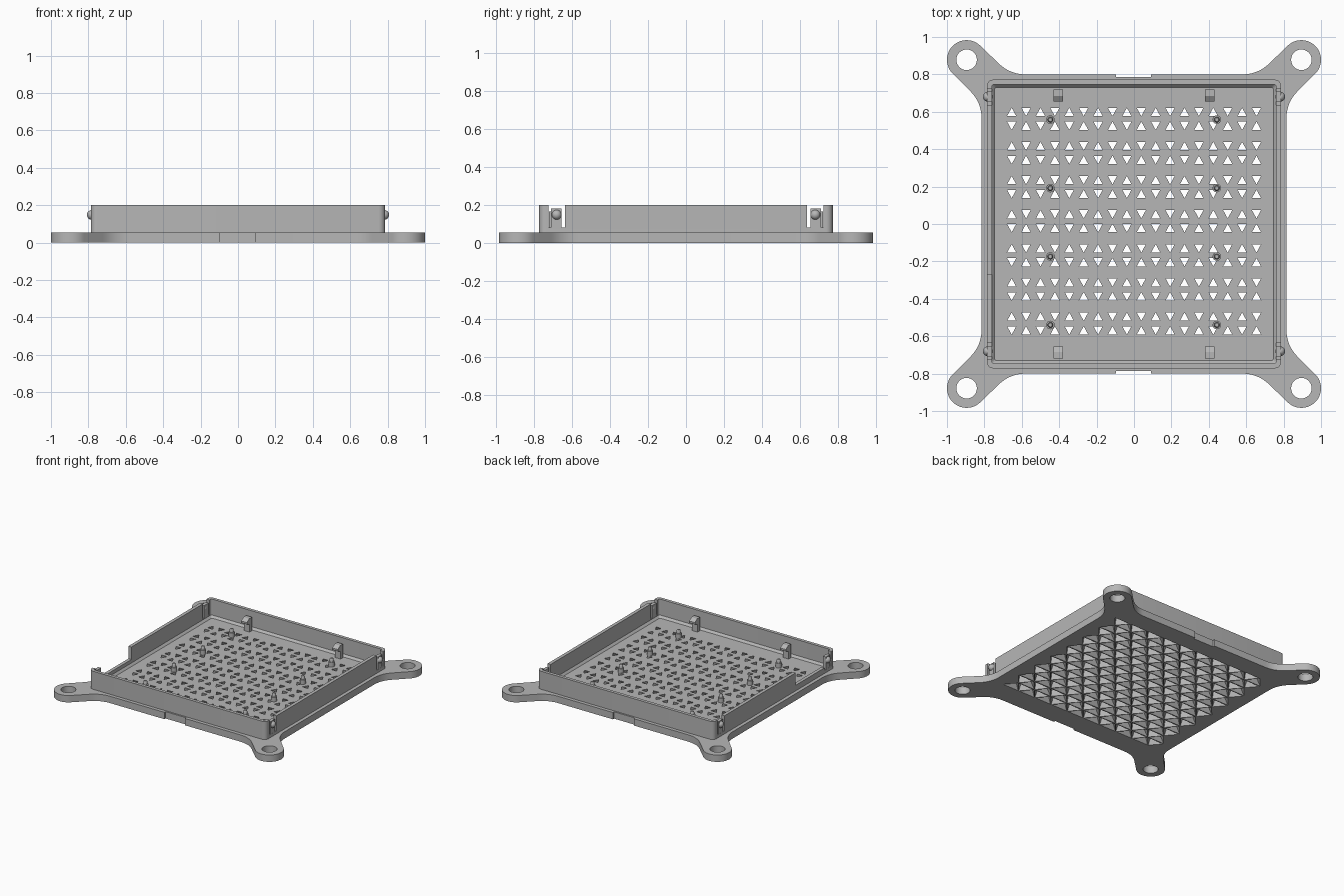
import bpy, bmesh
from math import sin, cos, radians, pi
from mathutils import Vector

if "Cube" in bpy.data.objects:
    bpy.data.objects.remove(bpy.data.objects["Cube"])

grey = bpy.data.materials.new("plain grey")
grey.use_nodes = True
grey.diffuse_color = (0.47, 0.47, 0.47, 1)
grey.node_tree.nodes["Principled BSDF"].inputs["Base Color"].default_value = grey.diffuse_color

BASE_TOP, WALL_TOP = 0.055, 0.2


def loft(bm, loops, closed=False):
    """Join equal loops of 3D points; cap the ends or close into a ring."""
    rings = [[bm.verts.new(p) for p in loop] for loop in loops]
    n = len(rings[0])
    pairs = list(zip(rings, rings[1:]))
    if closed:
        pairs.append((rings[-1], rings[0]))
    else:
        bm.faces.new(rings[0])
        bm.faces.new(rings[-1])
    for a, b in pairs:
        for i in range(n):
            j = (i + 1) % n
            bm.faces.new((a[i], a[j], b[j], b[i]))


def at_z(points, z):
    return [(x, y, z) for x, y in points]


def arc(cx, cy, r, a0, a1, steps):
    angles = [radians(a0 + (a1 - a0) * i / steps) for i in range(steps + 1)]
    return [(cx + r * cos(a), cy + r * sin(a)) for a in angles]


def rounded_rect(hx, hy, r):
    pts = []
    for k, (sx, sy) in enumerate(((1, 1), (-1, 1), (-1, -1), (1, -1))):
        pts += arc(sx * (hx - r), sy * (hy - r), r, 90 * k, 90 * k + 90, 6)
    return pts


def box(bm, x0, x1, y0, y1, z0, z1):
    rect = [(x0, y0), (x1, y0), (x1, y1), (x0, y1)]
    loft(bm, [at_z(rect, z0), at_z(rect, z1)])


def make(name, bm):
    bmesh.ops.recalc_face_normals(bm, faces=bm.faces)
    mesh = bpy.data.meshes.new(name)
    bm.to_mesh(mesh)
    bm.free()
    obj = bpy.data.objects.new(name, mesh)
    bpy.context.collection.objects.link(obj)
    mesh.materials.append(grey)
    return obj


def select(obj):
    bpy.ops.object.select_all(action='DESELECT')
    obj.select_set(True)
    bpy.context.view_layer.objects.active = obj


def cut(obj, bm):
    cutter = make("cutter", bm)
    cutter.hide_render = True
    mod = obj.modifiers.new("cut", 'BOOLEAN')
    mod.operation, mod.solver, mod.object = 'DIFFERENCE', 'EXACT', cutter
    select(obj)
    bpy.ops.object.modifier_apply(modifier=mod.name)
    bpy.data.objects.remove(cutter)


def smooth(obj):
    select(obj)
    bpy.ops.object.shade_smooth_by_angle(angle=radians(35))


# Base plate: a square flowing into four round mounting ears
EAR_X, EAR_Y, EAR_R = 0.895, 0.878, 0.105
quarter = (arc(1.015, 0.567, 0.2, 180, 135, 8)
           + arc(EAR_X, EAR_Y, EAR_R, -45, 135, 24)
           + arc(0.582, 1.0, 0.2, -45, -90, 8))
outline = []
for sx, sy in ((1, 1), (-1, 1), (-1, -1), (1, -1)):
    part = [(sx * x, sy * y) for x, y in quarter]
    outline += part if sx * sy > 0 else part[::-1]
bm = bmesh.new()
loft(bm, [at_z(outline, 0), at_z(outline, BASE_TOP)])
base = make("base_plate", bm)

# Ear holes and the shallow notches in the front and back edges
bm = bmesh.new()
for sx in (-1, 1):
    for sy in (-1, 1):
        ring = arc(sx * EAR_X, sy * EAR_Y, 0.055, 0, 348.75, 31)
        loft(bm, [at_z(ring, -0.1), at_z(ring, 0.1)])
for sy in (-1, 1):
    box(bm, -0.095, 0.09, sy * 0.8 - 0.015, sy * 0.8 + 0.015, -0.1, 0.1)
cut(base, bm)


# Vent grid: triangular pockets tapering up to small triangular holes
def triangle(x, y, w, h, up):
    return [(x - w / 2, y - up * h / 2), (x + w / 2, y - up * h / 2), (x, y + up * h / 2)]


COL, ROW = 0.077, 0.0912
bm = bmesh.new()
for r in range(14):
    for c in range(18):
        x, y = (c - 8.5) * COL, 0.015 + (6.5 - r) * ROW
        up = 1 if (r + c) % 2 == 0 else -1
        shift = -0.009 if r % 2 == 0 else 0.009
        loft(bm, [at_z(triangle(x, y, 0.144, 0.085, up), -0.002),
                  at_z(triangle(x, y + shift, 0.046, 0.042, up), BASE_TOP + 0.002)])
cut(base, bm)
smooth(base)

# Tray wall: rounded rim with a chamfer where it meets the floor
outer, inner = rounded_rect(0.787, 0.772, 0.035), rounded_rect(0.76, 0.746, 0.012)
foot = rounded_rect(0.745, 0.731, 0.012)
bm = bmesh.new()
loft(bm, [at_z(outer, BASE_TOP - 0.005), at_z(outer, WALL_TOP), at_z(inner, WALL_TOP),
          at_z(inner, 0.072), at_z(foot, BASE_TOP), at_z(foot, BASE_TOP - 0.005)], closed=True)
wall = make("tray_wall", bm)

# Slots for the four side clips, then the low opening in the right wall
bm = bmesh.new()
for sx in (-1, 1):
    for sy in (-1, 1):
        y0, y1 = sorted((sy * 0.635, sy * 0.722))
        box(bm, sx * 0.78 - 0.05, sx * 0.78 + 0.05, y0, y1, 0.08, 0.3)
cut(wall, bm)
bm = bmesh.new()
box(bm, -0.85, -0.7, -0.66, -0.27, 0.1, 0.3)
cut(wall, bm)
smooth(wall)

# Side clips: springy tabs with a ball catch
for sx, side in ((-1, "right"), (1, "left")):
    for sy, end in ((-1, "front"), (1, "back")):
        bm = bmesh.new()
        box(bm, sx * 0.773 - 0.013, sx * 0.773 + 0.013,
            sy * 0.682 - 0.027, sy * 0.682 + 0.027, 0.07, 0.18)
        make(f"{end}_{side}_clip_tab", bm)
        bm = bmesh.new()
        bmesh.ops.create_uvsphere(bm, u_segments=20, v_segments=12, radius=0.026)
        bmesh.ops.translate(bm, verts=bm.verts, vec=Vector((sx * 0.782, sy * 0.68, 0.148)))
        smooth(make(f"{end}_{side}_clip_ball", bm))

# Board hooks: posts on the floor whose heads lean inward
hook = [(0.72, 0.05), (0.72, 0.165), (0.685, 0.165), (0.655, 0.145),
        (0.655, 0.13), (0.69, 0.115), (0.69, 0.05)]
for sx, side in ((-1, "right"), (1, "left")):
    for sy, end in ((-1, "front"), (1, "back")):
        bm = bmesh.new()
        loft(bm, [[(sx * 0.405 + dx, sy * y, z) for y, z in hook] for dx in (-0.025, 0.025)])
        make(f"{end}_{side}_hook", bm)

# Locating pegs: a wide foot with a narrower pin
for x, side in ((-0.447, "right"), (0.443, "left")):
    for i in range(4):
        y = 0.558 - i * 0.366
        bm = bmesh.new()
        steps = ((0.023, 0.05), (0.023, 0.09), (0.015, 0.09), (0.015, 0.11), (0.01, 0.118))
        loft(bm, [at_z(arc(x, y, r, 0, 337.5, 15), z) for r, z in steps])
        smooth(make(f"{side}_peg_{i + 1}", bm))
